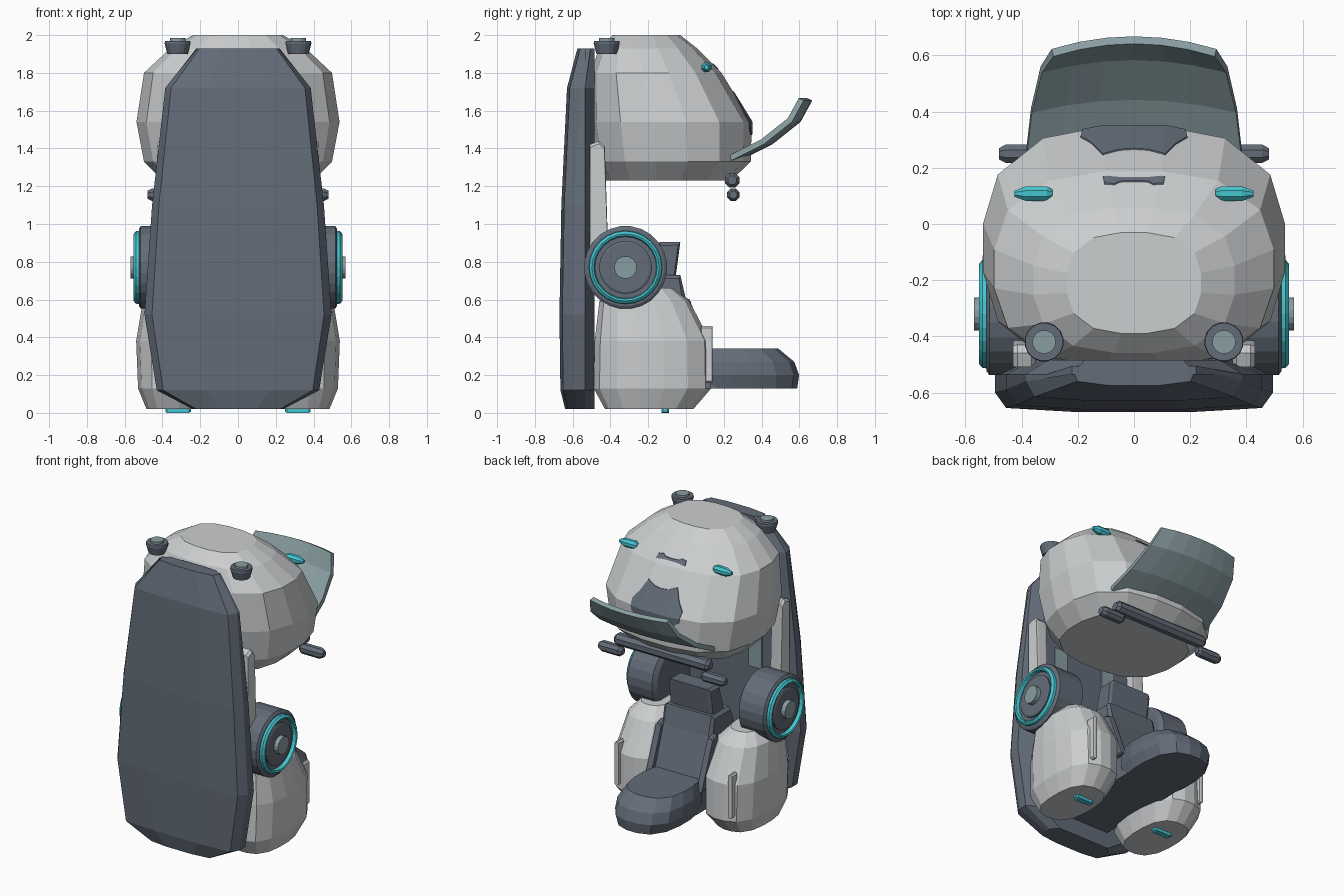
import bpy, bmesh, math
from mathutils import Vector

if "Cube" in bpy.data.objects:
    bpy.data.objects.remove(bpy.data.objects["Cube"])


def material(name, rgb):
    m = bpy.data.materials.new(name)
    m.diffuse_color = (*rgb, 1)
    m.use_nodes = True
    m.node_tree.nodes["Principled BSDF"].inputs["Base Color"].default_value = m.diffuse_color
    return m


WHITE = material("pale_shell", (0.60, 0.62, 0.63))
DARK = material("slate", (0.125, 0.15, 0.19))
TEAL = material("cyan_light", (0.06, 0.56, 0.63))
GLASS = material("grey_green", (0.25, 0.34, 0.36))


def make(name, verts, faces, mat):
    me = bpy.data.meshes.new(name)
    me.from_pydata(verts, [], faces)
    bm = bmesh.new()
    bm.from_mesh(me)
    bmesh.ops.recalc_face_normals(bm, faces=bm.faces)
    bm.to_mesh(me)
    bm.free()
    me.materials.append(mat)
    ob = bpy.data.objects.new(name, me)
    bpy.context.collection.objects.link(ob)
    return ob


def loft(name, rings, mat):
    """Skin equal-length rings of points and cap both ends."""
    n = len(rings[0])
    faces = [(k * n + i, k * n + (i + 1) % n, (k + 1) * n + (i + 1) % n, (k + 1) * n + i)
             for k in range(len(rings) - 1) for i in range(n)]
    faces += [tuple(range(n)), tuple(range((len(rings) - 1) * n, len(rings) * n))]
    return make(name, [p for r in rings for p in r], faces, mat)


def pod(name, sections, mat, cx=0, n=16, power=2.7):
    """Stack of rounded sections: (z, half width, y back, y front)."""
    rings = []
    for z, rx, y0, y1 in sections:
        ring = []
        for i in range(n):
            a = 2 * math.pi * (i + 0.5) / n
            c, s = math.cos(a), math.sin(a)
            r = (abs(c) ** power + abs(s) ** power) ** (-1 / power)
            ring.append((cx + rx * r * c, (y0 + y1) / 2 + (y1 - y0) / 2 * r * s, z))
        rings.append(ring)
    return loft(name, rings, mat)


def lathe(name, stations, mat, axis, centre, n=12):
    """Turned part along x or z: stations are (position, radius)."""
    rings = []
    for t, r in stations:
        ring = []
        for i in range(n):
            a = 2 * math.pi * (i + 0.5) / n
            u, v = r * math.cos(a), r * math.sin(a)
            if axis == "x":
                ring.append((t, centre[0] + u, centre[1] + v))
            else:
                ring.append((centre[0] + u, centre[1] + v, t))
        rings.append(ring)
    return loft(name, rings, mat)


def side_prism(name, outline, x0, x1, mat, inset=0.0):
    """Side outline (y, z) spanning x0 to x1, end faces optionally shrunk."""
    c = sum((Vector(p) for p in outline), Vector((0, 0))) / len(outline)
    small = [Vector(p) + (c - Vector(p)).normalized() * inset for p in outline]
    stations = [(x0, small), (x0 + inset, outline), (x1 - inset, outline), (x1, small)]
    if not inset:
        stations = [(x0, outline), (x1, outline)]
    return loft(name, [[(x, p[0], p[1]) for p in o] for x, o in stations], mat)


def rect(y0, y1, z0, z1):
    return [(y0, z0), (y1, z0), (y1, z1), (y0, z1)]


# Back shield: horizontal sections (z, half width, rear y)
rings = []
for z, w, yb in [(0.02, 0.24, -0.64), (0.12, 0.43, -0.665), (0.52, 0.495, -0.67),
                 (1.10, 0.455, -0.66), (1.72, 0.385, -0.63), (1.93, 0.22, -0.575)]:
    half = [(0.4 * w, yb), (0.92 * w, yb + 0.015), (w, yb + 0.07), (w, -0.535), (0.8 * w, -0.485)]
    rings.append([(x, y, z) for x, y in half] + [(-x, y, z) for x, y in reversed(half)])
loft("back_shield", rings, DARK)

# Upper canopy
CANOPY = [(1.23, 0.40, -0.43, 0.24), (1.33, 0.50, -0.49, 0.345), (1.54, 0.54, -0.52, 0.35),
          (1.80, 0.50, -0.51, 0.19), (1.93, 0.36, -0.46, 0.06), (2.0, 0.24, -0.39, -0.03)]
pod("canopy", CANOPY, WHITE)

# Dark inlays that follow the canopy surface
PATCHES = {
    "face_inlay": [(0, 1.675), (0.05, 1.68), (0.11, 1.705), (0.15, 1.63), (0.19, 1.58),
                   (0.18, 1.51), (0.12, 1.47), (0.05, 1.49)],
    "brow_inlay": [(0, 1.838), (0.05, 1.84), (0.07, 1.85), (0.105, 1.845), (0.11, 1.82), (0.05, 1.826)],
}
for name, half in PATCHES.items():
    g = 0.005
    skin = pod(name, [(z, w + g, a - g, b + g) for z, w, a, b in CANOPY], DARK)
    full = half + [(-x, z) for x, z in reversed(half) if x > 0]
    cutter = loft(name + "_cutter", [[(x, y, z) for x, z in full] for y in (0.05, 0.5)], DARK)
    cutter.hide_render = True
    cutter.hide_set(True)
    mod = skin.modifiers.new("cut", "BOOLEAN")
    mod.operation = "INTERSECT"
    mod.solver = "EXACT"
    mod.object = cutter

# Visor sheet, curved sideways and swept up
verts, cols = [], 7
profile = [(0.28, 1.35, 0.385), (0.45, 1.435, 0.365), (0.595, 1.55, 0.33), (0.655, 1.66, 0.29)]
for y, z, w in profile:
    for i in range(cols):
        t = i / (cols - 1) * 2 - 1
        verts.append((w * t, y - 0.045 * t * t, z))
faces = [(r * cols + i, r * cols + i + 1, (r + 1) * cols + i + 1, (r + 1) * cols + i)
         for r in range(len(profile) - 1) for i in range(cols - 1)]
visor = make("visor", verts, faces, GLASS)
solid = visor.modifiers.new("thickness", "SOLIDIFY")
solid.thickness = 0.03
solid.offset = 0

# Handlebar
lathe("handlebar", [(-0.36, 0.025), (-0.34, 0.042), (0.34, 0.042), (0.36, 0.025)],
      DARK, "x", (0.245, 1.232), 8)

# Seat: cushion, base, backrest, headrest
pod("seat_cushion", [(0.13, 0.20, 0.0, 0.59), (0.20, 0.225, 0.0, 0.60),
                     (0.27, 0.22, 0.0, 0.575), (0.34, 0.19, 0.0, 0.49)], DARK)
side_prism("seat_base", rect(-0.50, 0.16, 0.13, 0.31), -0.19, 0.19, DARK)
side_prism("backrest", [(0.10, 0.30), (0.0, 0.60), (-0.03, 0.73), (-0.22, 0.73), (-0.40, 0.30)],
           -0.19, 0.19, DARK, 0.02)
side_prism("headrest", [(-0.03, 0.905), (-0.14, 0.905), (-0.20, 0.68), (-0.06, 0.68)],
           -0.16, 0.16, DARK, 0.02)

for s, side in ((1, "right"), (-1, "left")):
    def turned(name, stations, mat, centre, n=12):
        return lathe(f"{side}_{name}", [(s * t, r) for t, r in stations], mat, "x", centre, n)

    def block(name, outline, x0, x1, mat, inset=0.0):
        a, b = sorted((s * x0, s * x1))
        return side_prism(f"{side}_{name}", outline, a, b, mat, inset)

    # Leg pod, raised strip and sole light
    pod(f"{side}_leg", [(0.02, 0.145, -0.43, 0.04), (0.13, 0.19, -0.49, 0.135),
                        (0.38, 0.20, -0.485, 0.13), (0.59, 0.165, -0.46, 0.02),
                        (0.66, 0.10, -0.38, -0.07)], WHITE, cx=s * 0.34)
    block("leg_strip", rect(0.08, 0.14, 0.16, 0.46), 0.415, 0.445, WHITE, 0.01)
    block("sole_light", rect(-0.13, -0.09, 0.0, 0.03), 0.25, 0.385, TEAL, 0.01)

    # Side wheel with ring and hub
    hub = (-0.32, 0.77)
    turned("wheel", [(0.31, 0.19), (0.33, 0.22), (0.515, 0.22), (0.525, 0.205)], DARK, hub, 24)
    profile = [(0.52, 0.162), (0.548, 0.168), (0.552, 0.178), (0.54, 0.192), (0.52, 0.195)]
    n = 24
    v = [(s * x, hub[0] + r * math.cos(2 * math.pi * i / n), hub[1] + r * math.sin(2 * math.pi * i / n))
         for i in range(n) for x, r in profile]
    f = [(i * 5 + j, i * 5 + (j + 1) % 5, (i + 1) % n * 5 + (j + 1) % 5, (i + 1) % n * 5 + j)
         for i in range(n) for j in range(5)]
    make(f"{side}_wheel_ring", v, f, TEAL)
    turned("wheel_disc", [(0.51, 0.14), (0.535, 0.14), (0.54, 0.13)], DARK, hub, 24)
    turned("wheel_hub", [(0.52, 0.06), (0.57, 0.06)], GLASS, hub, 16)

    # Pillar joining canopy and wheel
    block("pillar", [(-0.51, 0.80), (-0.41, 0.80), (-0.43, 1.41), (-0.46, 1.44), (-0.51, 1.42)],
          0.35, 0.43, WHITE, 0.015)
    block("shield_panel", rect(-0.49, -0.478, 0.9, 1.3), 0.14, 0.24, GLASS)

    # Seat side rail
    block("seat_rail", [(0.14, 0.28), (0.02, 0.60), (-0.03, 0.62), (-0.06, 0.58), (0.06, 0.28)],
          0.175, 0.215, DARK, 0.01)

    # Hand grip
    turned("grip", [(0.30, 0.02), (0.32, 0.036), (0.455, 0.036), (0.48, 0.022)], DARK, (0.25, 1.155), 8)

    # Canopy marker light
    turned("marker_light", [(0.29, 0.016), (0.31, 0.028), (0.385, 0.028), (0.425, 0.012)],
           TEAL, (0.108, 1.83), 8)

    # Roof knob
    lathe(f"{side}_roof_knob", [(1.90, 0.055), (1.955, 0.07), (1.97, 0.068)], DARK, "z", (s * 0.32, -0.42), 16)
    lathe(f"{side}_roof_knob_cap", [(1.96, 0.042), (1.985, 0.042)], GLASS, "z", (s * 0.32, -0.42), 16)
